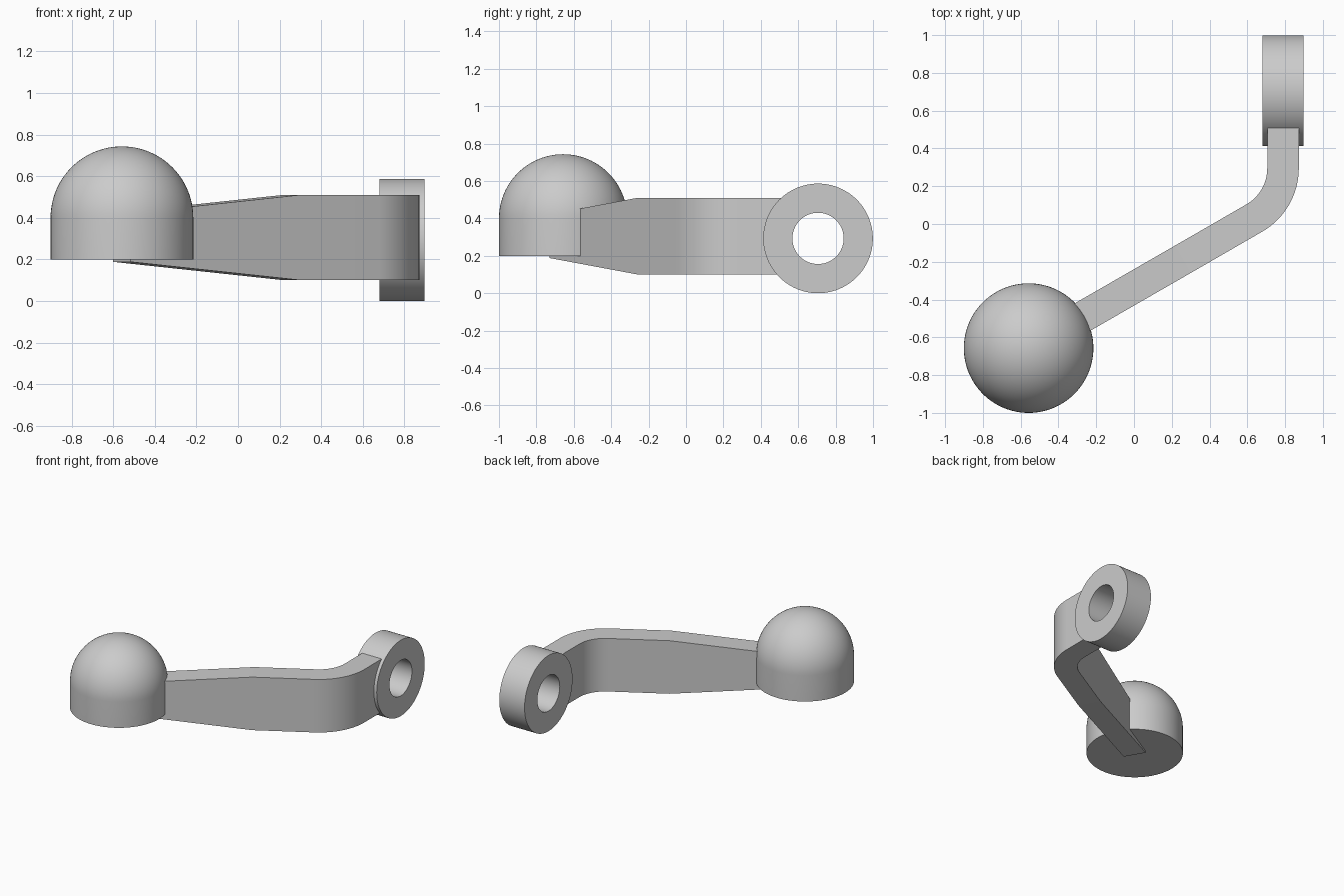
import bpy
import bmesh
from math import sin, cos, pi, radians
from mathutils import Vector

if "Cube" in bpy.data.objects:
    bpy.data.objects.remove(bpy.data.objects["Cube"], do_unlink=True)


def finish(bm, name, location, sharp_angle):
    """Turn a bmesh into a smooth-shaded object with sharp edges kept."""
    bmesh.ops.remove_doubles(bm, verts=bm.verts, dist=1e-5)
    bmesh.ops.recalc_face_normals(bm, faces=bm.faces)
    mesh = bpy.data.meshes.new(name)
    bm.to_mesh(mesh)
    bm.free()
    obj = bpy.data.objects.new(name, mesh)
    obj.location = location
    bpy.context.collection.objects.link(obj)
    bpy.ops.object.select_all(action='DESELECT')
    obj.select_set(True)
    bpy.context.view_layer.objects.active = obj
    bpy.ops.object.shade_smooth_by_angle(angle=radians(sharp_angle))
    return obj


def lathe(name, profile, axis, location, closed=False, steps=96):
    """Spin a profile of points around an axis through the origin."""
    bm = bmesh.new()
    verts = [bm.verts.new(p) for p in profile]
    edges = [bm.edges.new(pair) for pair in zip(verts, verts[1:])]
    if closed:
        edges.append(bm.edges.new((verts[-1], verts[0])))
    bmesh.ops.spin(bm, geom=verts + edges, cent=(0, 0, 0), axis=axis,
                   angle=2 * pi, steps=steps, use_merge=True)
    return finish(bm, name, location, 30)


# Domed knob: flat base, straight wall, hemispherical top
knob_center = Vector((-0.558, -0.657, 0.2))
radius, wall = 0.343, 0.2
dome = [(radius * cos(a), 0, wall + radius * sin(a))
        for a in (pi / 2 * i / 24 for i in range(24))]
lathe("knob", [(0, 0, 0), (radius, 0, 0)] + dome + [(0, 0, wall + radius)],
      (0, 0, 1), knob_center)

# Mounting ring with a through hole along x
half, outer, inner = 0.108, 0.293, 0.137
lathe("mounting_ring",
      [(-half, 0, inner), (half, 0, inner), (half, 0, outer), (-half, 0, outer)],
      (1, 0, 0), (0.789, 0.706, outer), closed=True)

# Arm: straight stub, sixty degree bend, then a straight run tapering to the knob
bend, bend_radius, steps = Vector((0.485, 0.295)), 0.304, 16
mid_z, full, narrow, half_width = 0.305, 0.205, 0.117, 0.0835
stations = [(Vector((bend.x + bend_radius, 0.53)), Vector((1, 0)), full)]
for i in range(steps + 1):
    a = -radians(60) * i / steps
    out = Vector((cos(a), sin(a)))
    stations.append((bend + out * bend_radius, out, full))
stations.append((Vector((0.26, -0.186)), out, full))
stations.append((knob_center.xy, out, narrow))

bm = bmesh.new()
rings = []
for point, out, height in stations:
    rings.append([bm.verts.new((*(point + out * half_width * side), mid_z + height * up))
                  for side, up in ((-1, -1), (1, -1), (1, 1), (-1, 1))])
for a, b in zip(rings, rings[1:]):
    for i in range(4):
        j = (i + 1) % 4
        bm.faces.new((a[i], a[j], b[j], b[i]))
bm.faces.new(rings[0])
bm.faces.new(rings[-1])
finish(bm, "crank_arm", (0, 0, 0), 4.5)
